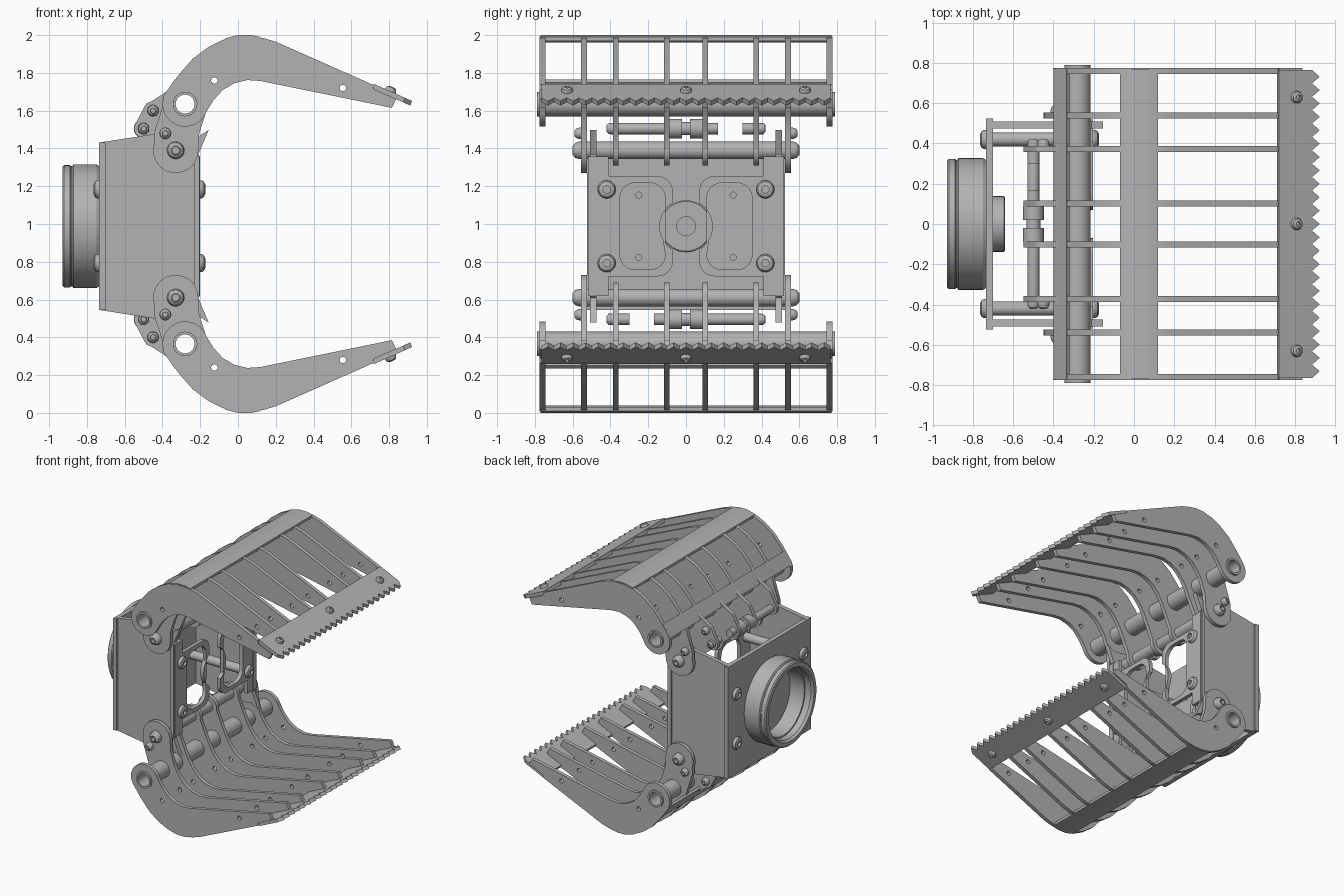
import bpy, bmesh, math
from mathutils import Matrix, Vector

if "Cube" in bpy.data.objects:
    bpy.data.objects.remove(bpy.data.objects["Cube"], do_unlink=True)

steel = bpy.data.materials.new("steel grey")
steel.use_nodes = True
GREY = (0.45, 0.45, 0.45, 1)
steel.diffuse_color = GREY
steel.node_tree.nodes["Principled BSDF"].inputs["Base Color"].default_value = GREY

X, Y, Z = Vector((1, 0, 0)), Vector((0, 1, 0)), Vector((0, 0, 1))
ZC = 0.988          # height of the body centre
parts = []


def add(name, mesh, matrix):
    ob = bpy.data.objects.new(name, mesh)
    bpy.context.collection.objects.link(ob)
    ob.matrix_world = matrix
    if not mesh.materials:
        mesh.materials.append(steel)
    parts.append(ob)
    return ob


def frame(origin, u, v):
    w = u.cross(v)
    m = Matrix((u, v, w)).transposed().to_4x4()
    m.translation = origin
    return m


def arc(cx, cy, r, a0, a1, n=14):
    return [(cx + r * math.cos(math.radians(a0 + (a1 - a0) * i / n)),
             cy + r * math.sin(math.radians(a0 + (a1 - a0) * i / n))) for i in range(n + 1)]


def hole(cx, cy, r, n=24):
    return arc(cx, cy, r, 0, 360, n)[:-1]


def plate(name, loops, thick, origin=(0, 0, 0), u=X, v=Z):
    """Flat plate from an outline plus holes, thickened about its own plane."""
    cu = bpy.data.curves.new(name, 'CURVE')
    cu.dimensions, cu.fill_mode, cu.extrude = '2D', 'BOTH', thick / 2
    for pts in loops:
        sp = cu.splines.new('POLY')
        sp.points.add(len(pts) - 1)
        for p, co in zip(sp.points, pts):
            p.co = (co[0], co[1], 0, 1)
        sp.use_cyclic_u = True
    tmp = bpy.data.objects.new("tmp", cu)
    bpy.context.collection.objects.link(tmp)
    dg = bpy.context.evaluated_depsgraph_get()
    me = bpy.data.meshes.new_from_object(tmp.evaluated_get(dg))
    bpy.data.objects.remove(tmp)
    bpy.data.curves.remove(cu)
    bm = bmesh.new()
    bm.from_mesh(me)
    bmesh.ops.remove_doubles(bm, verts=bm.verts, dist=1e-5)
    bmesh.ops.recalc_face_normals(bm, faces=bm.faces)
    bm.to_mesh(me)
    bm.free()
    me.name = name
    me.materials.clear()
    return add(name, me, frame(Vector(origin), u, v))


def lathe(name, profile, origin, axis, closed=False, n=32):
    """Turned part from (distance along axis, radius) pairs."""
    bm = bmesh.new()
    rings = [[bm.verts.new((r * math.cos(2 * math.pi * i / n), r * math.sin(2 * math.pi * i / n), a))
              for i in range(n)] for a, r in profile]
    pairs = list(zip(rings, rings[1:])) + ([(rings[-1], rings[0])] if closed else [])
    for p, q in pairs:
        for i in range(n):
            bm.faces.new((p[i], p[(i + 1) % n], q[(i + 1) % n], q[i]))
    if not closed:
        bm.faces.new(rings[0])
        bm.faces.new(rings[-1])
    bmesh.ops.recalc_face_normals(bm, faces=bm.faces)
    me = bpy.data.meshes.new(name)
    bm.to_mesh(me)
    bm.free()
    return add(name, me, Matrix.Translation(origin) @ axis.to_track_quat('Z', 'Y').to_matrix().to_4x4())


def bolt(name, origin, axis, r, h):
    """Domed head with a round socket."""
    return lathe(name, [(0, r), (h * .35, r), (h * .75, r * .85), (h, r * .5),
                        (h, r * .4), (h * .4, r * .4)], origin, axis, n=20)


# ---------- one jaw, built as the upper one ----------
HUB, PIN, LUG, EAR, NUB = (-.28, 1.635), (-.33, 1.39), (-.385, 1.48), (-.5, 1.505), (-.45, 1.6)
blade_arm = [(-.17, 1.59), (-.13, 1.655), (-.08, 1.71), (-.02, 1.745), (.05, 1.762), (.12, 1.757),
             (.815, 1.615), (.838, 1.662), (.72, 1.713), (.715, 1.737), (.2, 1.965), (.14, 1.983),
             (.07, 1.992), (0, 1.992), (-.08, 1.975), (-.16, 1.935), (-.24, 1.875), (-.31, 1.795),
             (-.38, 1.70)]
roots = {
    "outer": arc(*HUB, .12, 155, 335),
    "link": [(-.40, 1.62), (-.445, 1.48)] + arc(*PIN, .12, 160, 360) + [(-.205, 1.48)],
    "inner": arc(*NUB, .05, 100, 160, 5) + arc(*EAR, .05, 155, 280, 8)
             + arc(*PIN, .08, 180, 370) + [(-.21, 1.5)],
}
holes = [hole(*HUB, .06), hole(-.125, 1.76, .017, 14), hole(.555, 1.72, .017, 14)]
for kind, ys in (("outer", .76), ("link", .54), ("inner", .372), ("inner", .102)):
    for s, side in ((1, "back"), (-1, "front")):
        plate(f"jaw_{kind}_rib_{side}", [blade_arm + roots[kind]] + holes, .03, (0, s * ys, 0))

# cross strips
plate("jaw_crown_strip", [[(-.07, 1.962), (.0, 1.978), (.07, 1.978), (.12, 1.97),
                           (.12, 1.99), (.07, 2.0), (0, 2.0), (-.07, 1.982)]], 1.54)
plate("jaw_heel_strip", [[(-.40, 1.67), (-.385, 1.66), (-.32, 1.75), (-.335, 1.765)]], 1.54)

# toothed edge
TEETH, W = 23, .765
pitch = 2 * W / TEETH
edge = [(-W, 0), (W, 0)]
for i in range(TEETH):
    y = W - i * pitch
    edge += [(y, .18), (y - pitch / 2, .222)]
edge.append((-W, .18))
slope = Vector((.91, 0, -.41)).normalized()
normal = -Y.cross(slope)
start = Vector((.72, 0, 1.742))
plate("jaw_toothed_edge", [edge], .026, start - normal * .013, Y, slope)
for y in (-.63, 0, .63):
    bolt("jaw_edge_bolt", start + slope * .095 + Y * y, normal, .03, .025)

# pivot tube and pins
lathe("jaw_pivot_tube", [(-.79, .05), (-.79, .065), (.79, .065), (.79, .05)], (HUB[0], 0, HUB[1]), Y, True)
lathe("jaw_pin", [(-.56, .046), (.56, .046)], (PIN[0], 0, PIN[1]), Y)
lathe("jaw_ear_rod", [(-.41, .028), (-.4, .03), (-.09, .03), (-.09, .052), (-.02, .052), (-.02, .035),
                      (.02, .035), (.02, .052), (.09, .052), (.09, .03), (.17, .03)], (EAR[0], 0, EAR[1]), Y)
lathe("jaw_ear_stub", [(.3, .03), (.41, .03)], (EAR[0], 0, EAR[1]), Y)
for s in (1, -1):
    for nm, (x, z), r, y, h in (("pin", PIN, .046, .55, .05), ("lug", LUG, .03, .55, .04),
                                ("ear", EAR, .03, .387, .035), ("nub", NUB, .03, .387, .035)):
        bolt(f"jaw_{nm}_bolt", (x, s * y, z), Y * s, r, h)

# second jaw is the first turned half way round the long axis
turn = Matrix.Translation((0, 0, 2)) @ Matrix.Rotation(math.pi, 4, 'X')
for ob in list(parts):
    add("lower_" + ob.name.split(".")[0], ob.data, turn @ ob.matrix_world)
    ob.name = "upper_" + ob.name.split(".")[0]

# ---------- body ----------
upper = [(-.2, .37), (-.21, .38), (-.155, .51), (-.21, .475), (-.4, .495), (-.735, .443)]
cheek = upper + [(x, -z) for x, z in reversed(upper)]
for s, side in ((1, "back"), (-1, "front")):
    plate(f"body_cheek_{side}", [cheek], .035, (0, s * .492, ZC))

back_holes = [hole(s * .25, t * .165, .016, 14) for s in (1, -1) for t in (1, -1)]
plate("body_back_plate", [[(-.525, -.443), (.525, -.443), (.525, .443), (-.525, .443)]] + back_holes,
      .035, (-.718, 0, ZC), Y, Z)


# front plate halves with a rounded slot and a round bite in the middle
half = [(.41, .265)] + arc(.15, .185, .08, 90, 180, 6) + arc(0, 0, .142, 60, -60, 12) \
    + arc(.15, -.185, .08, 180, 270, 6) + [(.41, -.265), (.41, -.37), (.52, -.37), (.52, .37), (.41, .37)]
slot = arc(.27, .15, .08, 0, 90, 6) + arc(.19, .15, .08, 90, 180, 6) \
    + arc(.19, -.15, .08, 180, 270, 6) + arc(.27, -.15, .08, 270, 360, 6)
for s, side in ((1, "back"), (-1, "front")):
    plate(f"body_front_plate_{side}", [[(s * a, b) for a, b in lp] for lp in (half, slot)],
          .03, (-.218, 0, ZC), Y, Z)

# long bolts through the body
for s in (1, -1):
    for t in (1, -1):
        at = Vector((0, s * .42, ZC + t * .195))
        lathe("body_spacer", [(-.7, .035), (-.22, .035)], at, X, n=20)
        bolt("body_front_bolt", at + X * -.203, X, .048, .03)
        bolt("body_back_bolt", at + X * -.735, -X, .048, .03)

# mounting cup and centre boss
lathe("mounting_cup", [(.735, .26), (.735, .318), (.75, .327), (.872, .327), (.878, .318), (.884, .318),
                       (.89, .324), (.92, .324), (.928, .315), (.928, .285), (.91, .272), (.86, .272),
                       (.86, .26)], (0, 0, ZC), -X, True, 64)
lathe("centre_boss", [(-.702, .138), (-.645, .138), (-.64, .132), (-.64, .05), (-.69, .05)],
      (0, 0, ZC), X, n=40)

# soft shading with sharp edges kept
bpy.ops.object.select_all(action='DESELECT')
for ob in parts:
    ob.select_set(True)
bpy.context.view_layer.objects.active = parts[0]
bpy.ops.object.shade_smooth_by_angle(angle=math.radians(30))
